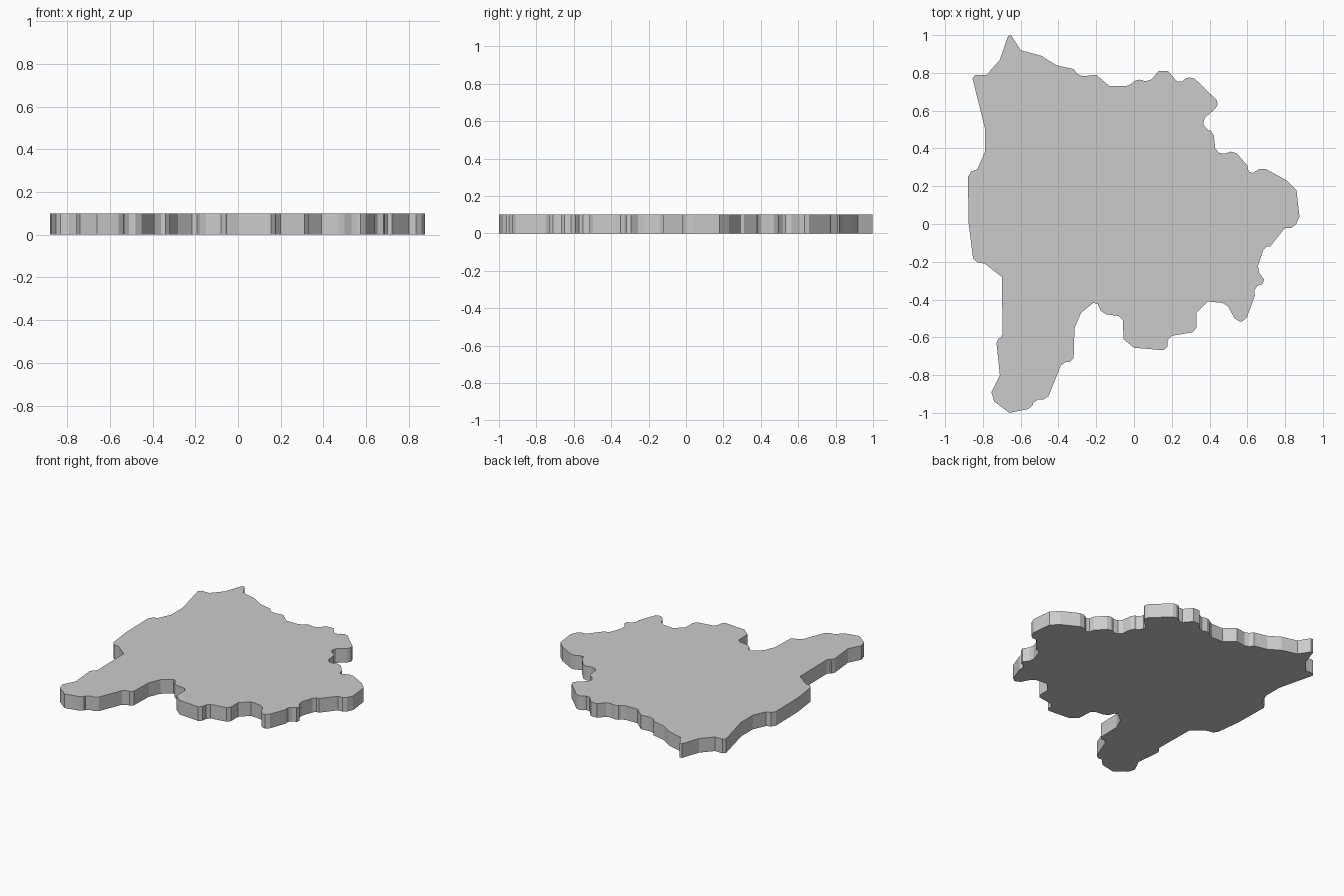
import bpy, bmesh
from mathutils import Vector

HEIGHT = 0.1
CHAMFER = 0.02

# Main corners of the irregular outline, clockwise from the top tip
outline = [
    (-.66, 1.015), (-.60, .92), (-.49, .89), (-.41, .84), (-.32, .82), (-.29, .78),
    (-.20, .79), (-.13, .73), (-.02, .73), (.01, .77), (.08, .75), (.13, .81),
    (.18, .81), (.24, .74), (.28, .78), (.32, .77), (.45, .645), (.43, .61),
    (.36, .55), (.38, .50), (.42, .49), (.43, .40), (.46, .365), (.53, .39),
    (.60, .31), (.61, .26), (.68, .30), (.81, .23), (.86, .18), (.876, .04),
    (.85, -.02), (.80, -.02), (.72, -.12), (.69, -.12), (.65, -.24), (.70, -.31),
    (.635, -.335), (.64, -.38), (.59, -.515), (.54, -.515), (.49, -.42), (.39, -.41),
    (.33, -.47), (.33, -.57), (.18, -.595), (.175, -.67), (.00, -.655), (-.055, -.61),
    (-.06, -.49), (-.17, -.475), (-.20, -.405), (-.28, -.47), (-.315, -.55), (-.32, -.73),
    (-.38, -.73), (-.46, -.93), (-.53, -.93), (-.54, -.975), (-.66, -1.0), (-.74, -.94),
    (-.755, -.89), (-.71, -.80), (-.73, -.61), (-.695, -.60), (-.70, -.28), (-.79, -.21),
    (-.85, -.20), (-.875, .00), (-.88, .27), (-.83, .29), (-.79, .38), (-.79, .51),
    (-.86, .79), (-.78, .79), (-.71, .87),
]


def soften(points):
    """Cut sharp corners into two points."""
    pts = [Vector(p) for p in points]
    out = []
    for i, p in enumerate(pts):
        a, b = pts[i - 1] - p, pts[(i + 1) % len(pts)] - p
        if a.angle(-b) > 0.9:
            out += [p + v.normalized() * min(CHAMFER, v.length * 0.35) for v in (a, b)]
        else:
            out.append(p)
    return out


# Flat slab: outline face extruded upward
bm = bmesh.new()
base = bm.faces.new([bm.verts.new((p.x, p.y, 0)) for p in soften(outline)])
top = bmesh.ops.extrude_face_region(bm, geom=[base], use_keep_orig=True)["geom"]
bmesh.ops.translate(bm, vec=(0, 0, HEIGHT),
                    verts=[g for g in top if isinstance(g, bmesh.types.BMVert)])
bmesh.ops.recalc_face_normals(bm, faces=bm.faces)
mesh = bpy.data.meshes.new("map_slab")
bm.to_mesh(mesh)
bm.free()
bpy.context.collection.objects.link(bpy.data.objects.new("map_slab", mesh))
